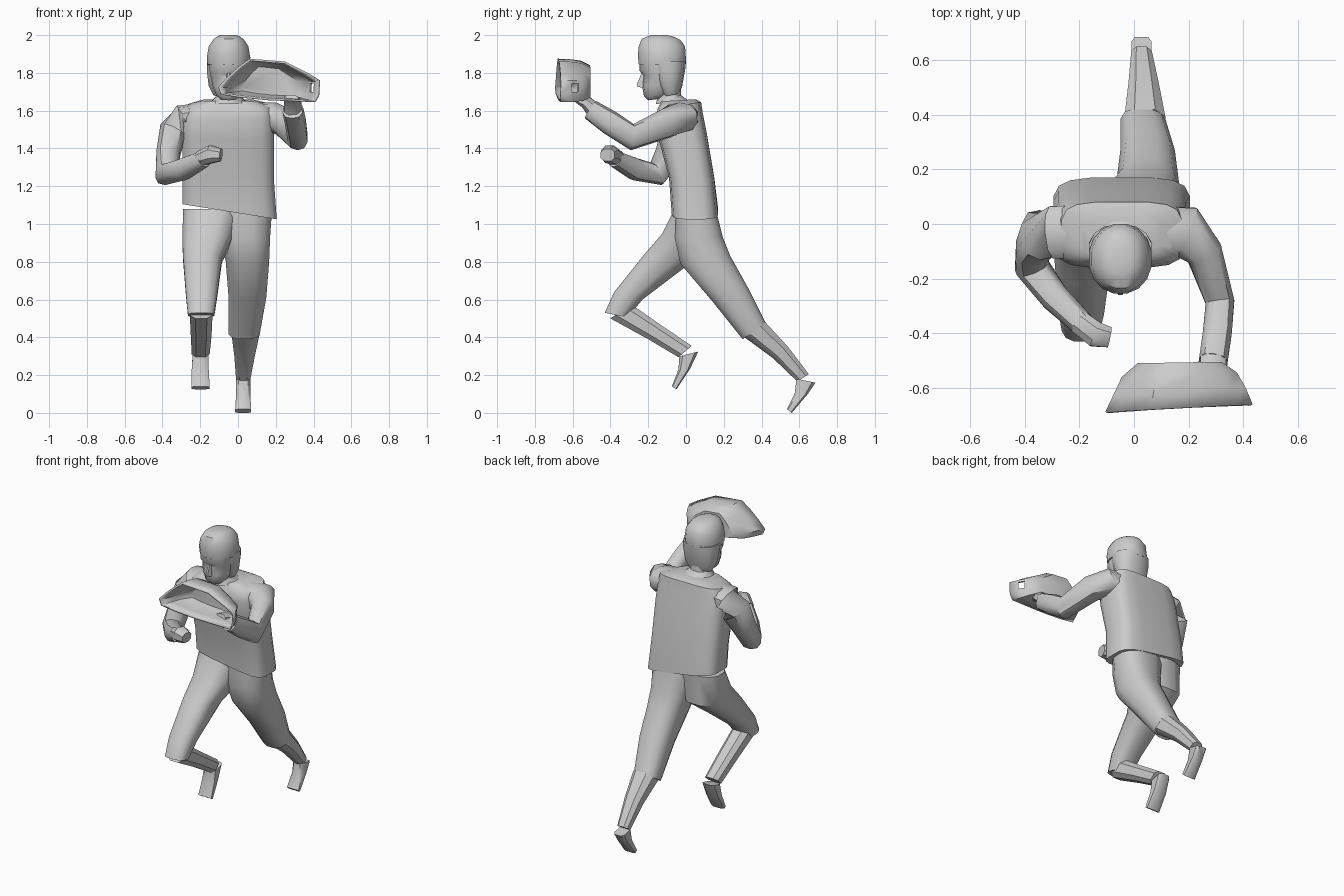
import bpy, bmesh, math
from mathutils import Vector


def skin(name, rings, caps=(True, True), angle=42):
    """Join successive point rings into one surface."""
    bm = bmesh.new()
    rows = [[bm.verts.new(p) for p in r] for r in rings]
    n = len(rows[0])
    for a, b in zip(rows, rows[1:]):
        for i in range(n):
            j = (i + 1) % n
            bm.faces.new((a[i], a[j], b[j], b[i]))
    for use, row in zip(caps, (rows[0], rows[-1])):
        if use:
            bm.faces.new(row)
    bmesh.ops.recalc_face_normals(bm, faces=bm.faces)
    me = bpy.data.meshes.new(name)
    bm.to_mesh(me)
    bm.free()
    ob = bpy.data.objects.new(name, me)
    bpy.context.collection.objects.link(ob)
    bpy.ops.object.select_all(action='DESELECT')
    ob.select_set(True)
    bpy.context.view_layer.objects.active = ob
    bpy.ops.object.shade_smooth_by_angle(angle=math.radians(angle))
    return ob


def oval(n, power):
    for i in range(n):
        t = 2 * math.pi * (i + 0.5) / n
        c, s = math.cos(t), math.sin(t)
        yield (math.copysign(abs(c) ** (2 / power), c),
               math.copysign(abs(s) ** (2 / power), s))


def section(x0, x1, y0, z0, y1, z1, tilt=0, n=12, power=2.6):
    """Ring spanning x0..x1 and, seen from the side, (y0,z0)..(y1,z1)."""
    uv = list(oval(n, power))
    mu = max(u for u, v in uv)
    mv = max(v for u, v in uv)
    pts = []
    for u, v in uv:
        u, v = u / mu, v / mv
        pts.append(((x0 + x1) / 2 + u * (x1 - x0) / 2,
                    (y0 + y1) / 2 + v * (y1 - y0) / 2,
                    (z0 + z1) / 2 + v * (z1 - z0) / 2 + tilt * u))
    return pts


def loft(name, rows, **kw):
    return skin(name, [section(*r, **kw) for r in rows])


def tube(name, path, n=10):
    """Limb along (x, y, z, half width, half height) points."""
    pts = [Vector(p[:3]) for p in path]
    rings = []
    for i, (c, p) in enumerate(zip(pts, path)):
        d1 = (pts[min(i + 1, len(pts) - 1)] - c).normalized()
        d0 = (c - pts[max(i - 1, 0)]).normalized()
        t = (d0 + d1).normalized()
        ref = Vector((1, 0, 0)) if abs(t.z) > 0.75 else Vector((0, 0, 1)).cross(t)
        u = (ref - t * ref.dot(t)).normalized()
        v = t.cross(u)
        rings.append([c + u * a * p[3] + v * b * p[4] for a, b in oval(n, 2.4)])
    return skin(name, rings)


# Torso: boxy vest leaning forward
loft("vest", [
    (-.295, .205, -.075, 1.065, .17, 1.065, -.04),
    (-.295, .19, -.09, 1.25, .15, 1.24, -.01),
    (-.295, .19, -.145, 1.45, .11, 1.48),
    (-.29, .185, -.16, 1.56, .09, 1.58),
    (-.265, .175, -.15, 1.61, .08, 1.645),
    (-.19, .09, -.13, 1.65, .05, 1.66)], n=16, power=4)

# Trousers: two thighs meeting at the hips
loft("rear_thigh", [
    (-.14, .18, -.055, 1.08, .16, 1.07),
    (-.10, .17, -.06, .93, .195, .93),
    (-.065, .165, -.03, .79, .235, .83),
    (-.05, .15, .14, .59, .33, .66),
    (-.05, .115, .30, .39, .425, .47)])
loft("front_thigh", [
    (-.29, .02, -.06, 1.08, .15, 1.08),
    (-.295, -.03, -.125, .95, .14, .88),
    (-.29, -.085, -.22, .84, .0, .775),
    (-.275, -.11, -.38, .64, -.23, .60),
    (-.265, -.125, -.43, .53, -.31, .505)])

# Lower legs and feet
loft("front_shin", [
    (-.255, -.135, -.40, .50, -.29, .575),
    (-.25, -.14, -.20, .39, -.14, .47),
    (-.245, -.15, -.04, .295, .03, .355)], n=8)
loft("rear_shin", [
    (-.035, .115, .31, .40, .42, .48),
    (-.02, .09, .46, .29, .54, .35),
    (-.01, .065, .59, .165, .65, .205)], n=8)
loft("front_foot", [
    (-.24, -.155, -.035, .30, .065, .325),
    (-.245, -.155, -.04, .23, .02, .23),
    (-.245, -.15, -.075, .14, -.05, .125)], n=8, power=4)
loft("rear_foot", [
    (-.01, .065, .585, .18, .685, .16),
    (-.01, .065, .575, .10, .645, .10),
    (-.015, .07, .535, .02, .56, 0)], n=8, power=4)

# Arms
tube("bent_arm", [
    (-.20, -.03, 1.57, .10, .07), (-.29, -.03, 1.56, .10, .075),
    (-.345, -.04, 1.49, .075, .095), (-.37, -.09, 1.37, .065, .075),
    (-.375, -.155, 1.265, .065, .065), (-.29, -.27, 1.29, .055, .06),
    (-.18, -.375, 1.345, .045, .045)])
tube("bent_hand", [
    (-.20, -.36, 1.345, .045, .04), (-.14, -.405, 1.37, .05, .05),
    (-.09, -.415, 1.365, .04, .035)], n=8)
tube("raised_arm", [
    (.10, -.03, 1.57, .10, .075), (.19, -.03, 1.565, .10, .08),
    (.255, -.10, 1.535, .07, .08), (.315, -.285, 1.46, .055, .07),
    (.305, -.40, 1.535, .055, .065), (.29, -.505, 1.605, .055, .055)])
tube("raised_hand", [
    (.29, -.49, 1.605, .05, .045), (.29, -.53, 1.645, .05, .035),
    (.28, -.58, 1.665, .04, .02)], n=8)

# Neck, face and hair
loft("neck", [
    (-.15, .05, -.16, 1.635, .02, 1.65),
    (-.115, .015, -.15, 1.67, -.025, 1.68),
    (-.11, .01, -.16, 1.74, -.03, 1.74)], power=2)
loft("face", [
    (-.09, -.01, -.20, 1.655, -.12, 1.665),
    (-.115, .015, -.222, 1.675, -.08, 1.69),
    (-.135, .035, -.232, 1.73, -.05, 1.73),
    (-.145, .045, -.225, 1.785, -.04, 1.785),
    (-.15, .05, -.245, 1.81, -.04, 1.81),
    (-.15, .05, -.245, 1.87, -.04, 1.87)], n=14, power=2.3)
loft("hair_back", [
    (-.13, .03, -.12, 1.675, -.035, 1.69),
    (-.155, .055, -.155, 1.73, -.02, 1.73),
    (-.165, .065, -.18, 1.80, -.004, 1.82),
    (-.165, .065, -.20, 1.86, 0, 1.86)], n=14, power=2.3)
loft("hair_top", [
    (-.162, .062, -.25, 1.845, -.003, 1.84),
    (-.165, .065, -.255, 1.89, 0, 1.87),
    (-.155, .055, -.25, 1.94, -.005, 1.94),
    (-.13, .03, -.235, 1.98, -.03, 1.975),
    (-.11, .01, -.20, 1.995, -.06, 1.99),
    (-.09, -.01, -.18, 2, -.10, 2)], n=16, power=2.1)
loft("nose", [
    (-.068, -.032, -.255, 1.725, -.20, 1.72),
    (-.065, -.035, -.26, 1.74, -.20, 1.74),
    (-.06, -.04, -.235, 1.80, -.20, 1.80)], n=8)

# Hollow catching basket held in the raised hand
rim = [(-.105, 1.725), (-.06, 1.775), (0, 1.83), (.06, 1.875), (.25, 1.86),
       (.37, 1.80), (.435, 1.76), (.43, 1.68), (.41, 1.645), (.16, 1.655),
       (0, 1.67), (-.09, 1.685)]


def basket_ring(sx, sz, y, slant):
    return [(.17 + (x - .17) * sx, y + slant * (x + .1), 1.74 + (z - 1.74) * sz)
            for x, z in rim]


basket = skin("basket", [
    basket_ring(1, 1, -.688, .05), basket_ring(.9, .99, -.63, .06),
    basket_ring(.78, .92, -.56, .03), basket_ring(.57, .74, -.51, .01)],
    caps=(False, True))
shell = basket.modifiers.new("thickness", 'SOLIDIFY')
shell.thickness = .012
shell.offset = -1

# Square opening near the end of the basket
bpy.ops.mesh.primitive_cube_add(size=1, location=(.385, -.60, 1.722),
                                rotation=(0, 0, math.radians(-40)))
cutter = bpy.context.object
cutter.name = "opening_cutter"
cutter.scale = (.035, .12, .045)
cutter.rotation_euler.z = math.radians(40)
cutter.scale = (.12, .04, .045)
cutter.hide_render = True
cutter.hide_set(True)
cut = basket.modifiers.new("opening", 'BOOLEAN')
cut.object = cutter
cut.operation = 'DIFFERENCE'
